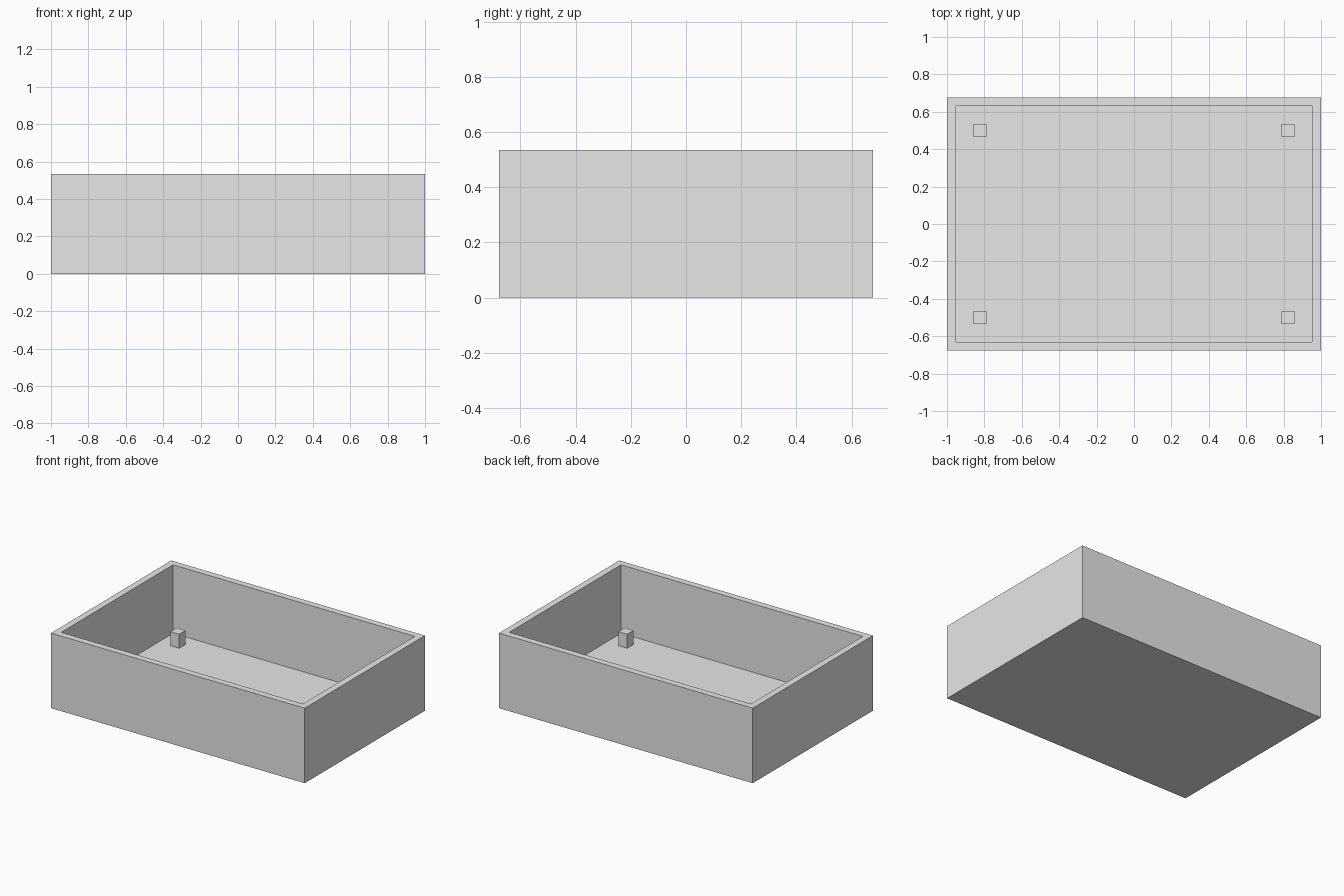
import bpy
import bmesh
from mathutils import Matrix, Vector

cube = bpy.data.objects.get("Cube")
if cube:
    bpy.data.objects.remove(cube, do_unlink=True)

LENGTH, WIDTH, HEIGHT = 2.0, 1.354, 0.535
WALL = 0.047
POST_SIZE, POST_HEIGHT = 0.07, 0.1
POST_X, POST_Y = 0.824, 0.5

grey = bpy.data.materials.new("light_grey")
grey.use_nodes = True
grey.diffuse_color = (0.8, 0.8, 0.8, 1)
grey.node_tree.nodes["Principled BSDF"].inputs["Base Color"].default_value = (0.8, 0.8, 0.8, 1)


def add_box(bm, size, base):
    """Add a box of the given size standing on the point base."""
    centre = Vector(base) + Vector((0, 0, size[2] / 2))
    matrix = Matrix.Translation(centre) @ Matrix.Diagonal((*size, 1))
    return bmesh.ops.create_cube(bm, size=1, matrix=matrix)["verts"]


def finish(bm, name):
    mesh = bpy.data.meshes.new(name)
    bm.to_mesh(mesh)
    bm.free()
    mesh.materials.append(grey)
    obj = bpy.data.objects.new(name, mesh)
    bpy.context.collection.objects.link(obj)
    return obj


# Open tray: inset the top face for the rim, then push it down to the floor
bm = bmesh.new()
add_box(bm, (LENGTH, WIDTH, HEIGHT), (0, 0, 0))
bm.normal_update()
top = max(bm.faces, key=lambda f: f.calc_center_median().z)
bmesh.ops.inset_region(bm, faces=[top], thickness=WALL, use_even_offset=True)
floor = bmesh.ops.extrude_discrete_faces(bm, faces=[top])["faces"][0]
bmesh.ops.translate(bm, verts=floor.verts, vec=(0, 0, WALL - HEIGHT))
bmesh.ops.recalc_face_normals(bm, faces=bm.faces)
finish(bm, "tray")

# Four small posts standing on the floor near the corners
for side, sx in (("left", 1), ("right", -1)):
    for end, sy in (("front", -1), ("back", 1)):
        bm = bmesh.new()
        add_box(bm, (POST_SIZE, POST_SIZE, POST_HEIGHT), (sx * POST_X, sy * POST_Y, WALL))
        finish(bm, f"post_{end}_{side}")
